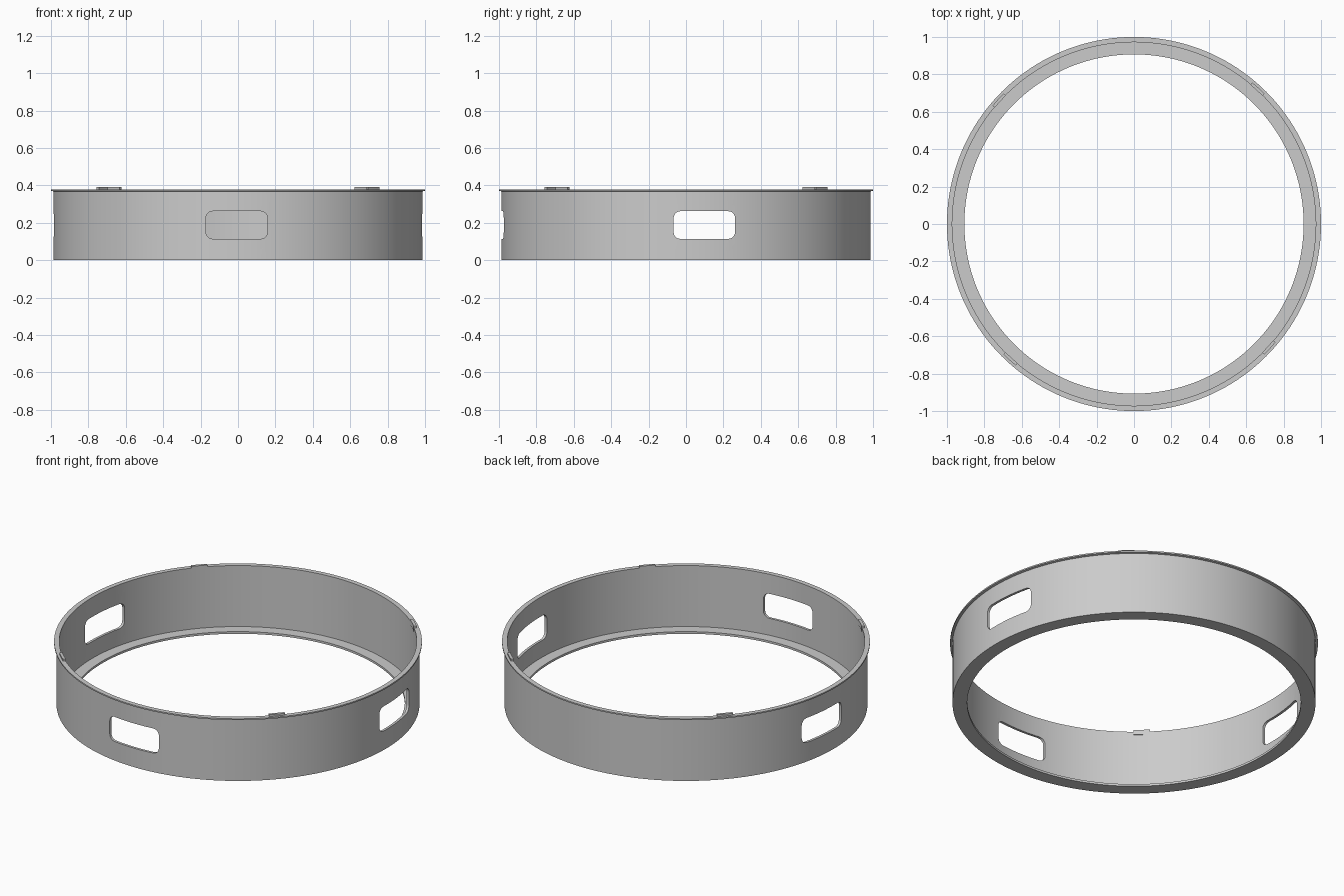
import bpy
import bmesh
from math import pi, cos, sin, radians
from mathutils import Matrix, Vector

if "Cube" in bpy.data.objects:
    bpy.data.objects.remove(bpy.data.objects["Cube"], do_unlink=True)

grey = bpy.data.materials.new("plain grey")
grey.use_nodes = True
grey.diffuse_color = (0.6, 0.6, 0.6, 1)
grey.node_tree.nodes["Principled BSDF"].inputs["Base Color"].default_value = (0.6, 0.6, 0.6, 1)


def add_object(name, bm):
    """Turn a bmesh into a grey object."""
    bmesh.ops.recalc_face_normals(bm, faces=bm.faces)
    mesh = bpy.data.meshes.new(name)
    bm.to_mesh(mesh)
    bm.free()
    mesh.materials.append(grey)
    obj = bpy.data.objects.new(name, mesh)
    bpy.context.collection.objects.link(obj)
    return obj


def revolve(name, profile, start=0, sweep=2 * pi, steps=160):
    """Sweep a closed (radius, height) profile about z."""
    bm = bmesh.new()
    full = sweep >= 2 * pi
    rings = []
    for i in range(steps if full else steps + 1):
        a = start + sweep * i / steps
        rings.append([bm.verts.new((r * cos(a), r * sin(a), z)) for r, z in profile])
    n = len(profile)
    for i in range(steps):
        a, b = rings[i], rings[(i + 1) % len(rings)]
        for j in range(n):
            k = (j + 1) % n
            bm.faces.new((a[j], b[j], b[k], a[k]))
    if not full:
        bm.faces.new(rings[0])
        bm.faces.new(rings[-1])
    return add_object(name, bm)


def window_cutter(name, centre, near, far, turn):
    """Rounded slot prism, extruded along y then turned about z."""
    half_w, half_h, mid_z, corner = 0.164, 0.074, 0.188, 0.036
    bm = bmesh.new()
    outline = []
    for q, (sx, sz) in enumerate([(1, 1), (-1, 1), (-1, -1), (1, -1)]):
        for i in range(7):
            a = (q + i / 6) * pi / 2
            x = centre + sx * (half_w - corner) + corner * cos(a)
            z = mid_z + sz * (half_h - corner) + corner * sin(a)
            outline.append(bm.verts.new((x, near, z)))
    face = bm.faces.new(outline)
    grown = bmesh.ops.extrude_face_region(bm, geom=[face])["geom"]
    moved = [v for v in grown if isinstance(v, bmesh.types.BMVert)]
    bmesh.ops.translate(bm, verts=moved, vec=Vector((0, far - near, 0)))
    bmesh.ops.transform(bm, verts=bm.verts, matrix=Matrix.Rotation(turn, 4, "Z"))
    obj = add_object(name, bm)
    obj.hide_render = True
    return obj


# Thin wall with an inward lip at the bottom and a small outward rim at the top
wall = revolve("ring_wall", [
    (0.907, 0), (0.987, 0), (0.987, 0.368), (1.0, 0.371),
    (1.0, 0.379), (0.972, 0.379), (0.972, 0.013), (0.907, 0.013)])

# Windows in the front, right and left of the wall
cutters = [
    window_cutter("front_window_cutter", -0.007, -1.2, -0.7, 0),
    window_cutter("right_window_cutter", 0.098, -1.2, -0.7, pi / 2),
    window_cutter("left_window_cutter", -0.098, -1.2, -0.7, -pi / 2)]
bpy.context.view_layer.objects.active = wall
for cutter in cutters:
    mod = wall.modifiers.new("window", "BOOLEAN")
    mod.operation = "DIFFERENCE"
    mod.solver = "EXACT"
    mod.object = cutter
    bpy.ops.object.modifier_apply(modifier=mod.name)
    bpy.data.objects.remove(cutter, do_unlink=True)

# Four low locating tabs on the top rim
parts = [wall]
half = radians(2.6)
for i in range(4):
    mid = radians(47.5 + 90 * i)
    parts.append(revolve(f"rim_tab_{i + 1}", [
        (0.970, 0.36), (0.986, 0.36), (0.986, 0.39), (0.970, 0.39)],
        mid - half, 2 * half, 4))

# Smooth round surfaces, crisp edges
bpy.ops.object.select_all(action="DESELECT")
for part in parts:
    part.select_set(True)
bpy.context.view_layer.objects.active = wall
bpy.ops.object.shade_smooth_by_angle(angle=radians(30))
